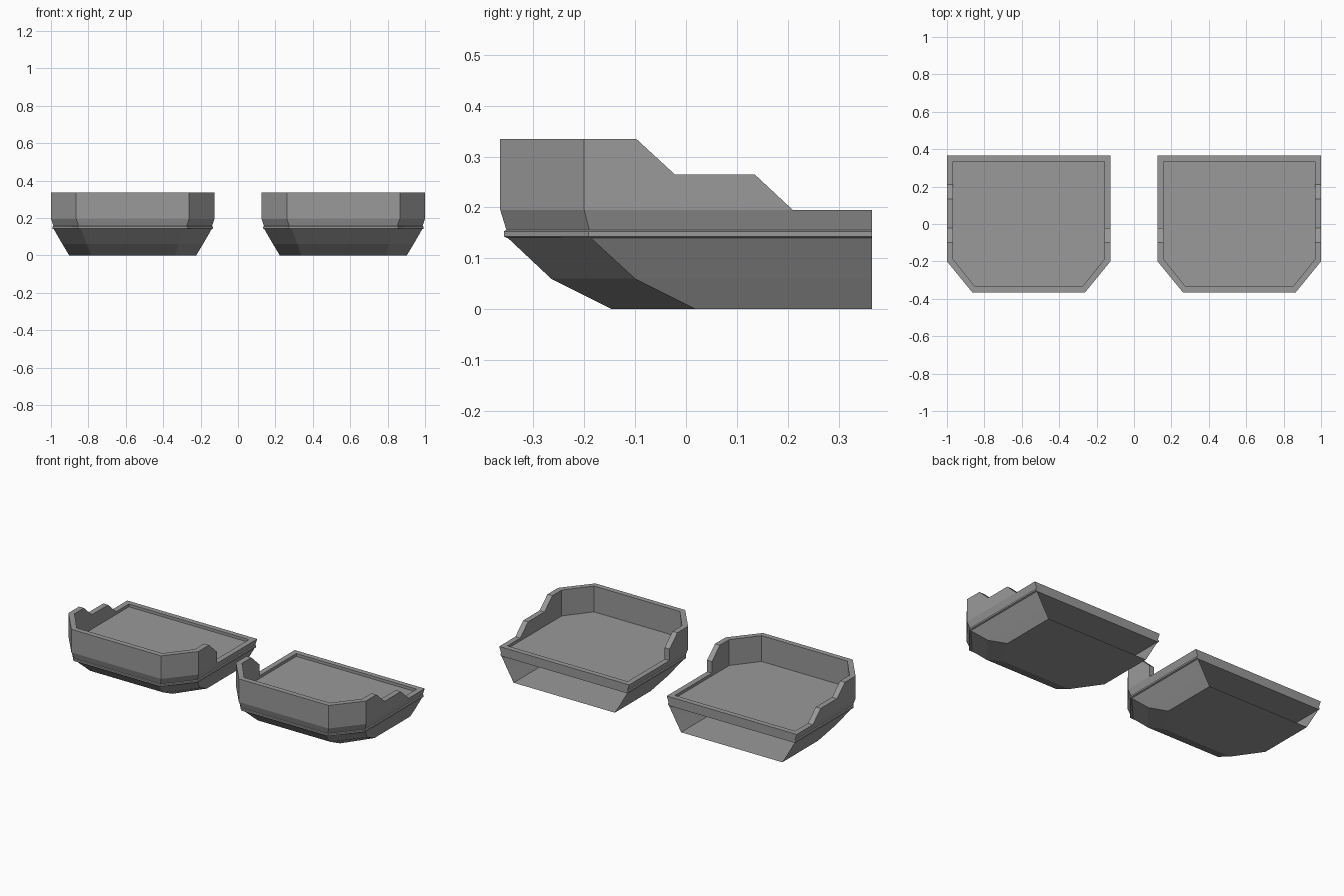
import bpy
import bmesh

if "Cube" in bpy.data.objects:
    bpy.data.objects.remove(bpy.data.objects["Cube"], do_unlink=True)

grey = bpy.data.materials.new("plain_grey")
grey.use_nodes = True
colour = (0.32, 0.32, 0.32, 1)
grey.diffuse_color = colour
grey.node_tree.nodes["Principled BSDF"].inputs["Base Color"].default_value = colour

CENTRE = 0.563   # distance of each hull from the middle
STERN = 0.365


def outline(z, half, nose_half, nose_y, shoulder_y, stern=STERN):
    """Plan shape with a chamfered bow, from one stern corner to the other."""
    return [(half, stern, z), (half, shoulder_y, z), (nose_half, nose_y, z),
            (-nose_half, nose_y, z), (-half, shoulder_y, z), (-half, stern, z)]


def loft(name, rings, side, closed=True, top=True):
    """Join stacked rings with faces, capping the bottom and optionally the top."""
    bm = bmesh.new()
    rows = [[bm.verts.new((side * (x + CENTRE), y, z)) for x, y, z in r] for r in rings]
    count = len(rows[0])
    for low, high in zip(rows, rows[1:]):
        for i in range(count if closed else count - 1):
            j = (i + 1) % count
            bm.faces.new((low[i], low[j], high[j], high[i]))
    bm.faces.new(rows[0][::-1])
    if top:
        bm.faces.new(rows[-1])
    bmesh.ops.recalc_face_normals(bm, faces=bm.faces)
    mesh = bpy.data.meshes.new(name)
    bm.to_mesh(mesh)
    bm.free()
    mesh.materials.append(grey)
    obj = bpy.data.objects.new(name, mesh)
    bpy.context.collection.objects.link(obj)


def wall_ring(z, outer_end, inner_end):
    """U-shaped wall section; its two arms may end at different depths."""
    outside = outline(z, 0.437, 0.302, -0.365, -0.2)
    inside = outline(z, 0.404, 0.288, -0.333, -0.188)
    for arm in (outside, inside):
        arm[0] = (arm[0][0], outer_end, z)
        arm[-1] = (arm[-1][0], inner_end, z)
    return outside + inside[::-1]


for label, side in (("left", 1), ("right", -1)):
    # Thin hull shell, open at the stern
    loft(label + "_hull", [
        outline(0.0, 0.34, 0.225, -0.145, 0.02),
        outline(0.06, 0.376, 0.245, -0.265, -0.1),
        outline(0.14, 0.422, 0.275, -0.35, -0.187),
    ], side, closed=False, top=False)

    # Rub rail, flared rim and recessed deck
    loft(label + "_rim_and_deck", [
        outline(0.14, 0.422, 0.285, -0.352, -0.187),
        outline(0.143, 0.43, 0.292, -0.358, -0.192),
        outline(0.153, 0.43, 0.292, -0.358, -0.192),
        outline(0.156, 0.424, 0.288, -0.353, -0.19),
        outline(0.195, 0.437, 0.302, -0.365, -0.2),
        outline(0.195, 0.404, 0.288, -0.333, -0.188, 0.333),
        outline(0.178, 0.404, 0.288, -0.333, -0.188, 0.333),
    ], side)

    # Bulwark: long lower arm outboard, short arm inboard
    loft(label + "_lower_wall", [wall_ring(0.195, 0.21, -0.022),
                                 wall_ring(0.265, 0.135, -0.022)], side)
    loft(label + "_upper_wall", [wall_ring(0.265, -0.022, -0.022),
                                 wall_ring(0.335, -0.098, -0.098)], side)
